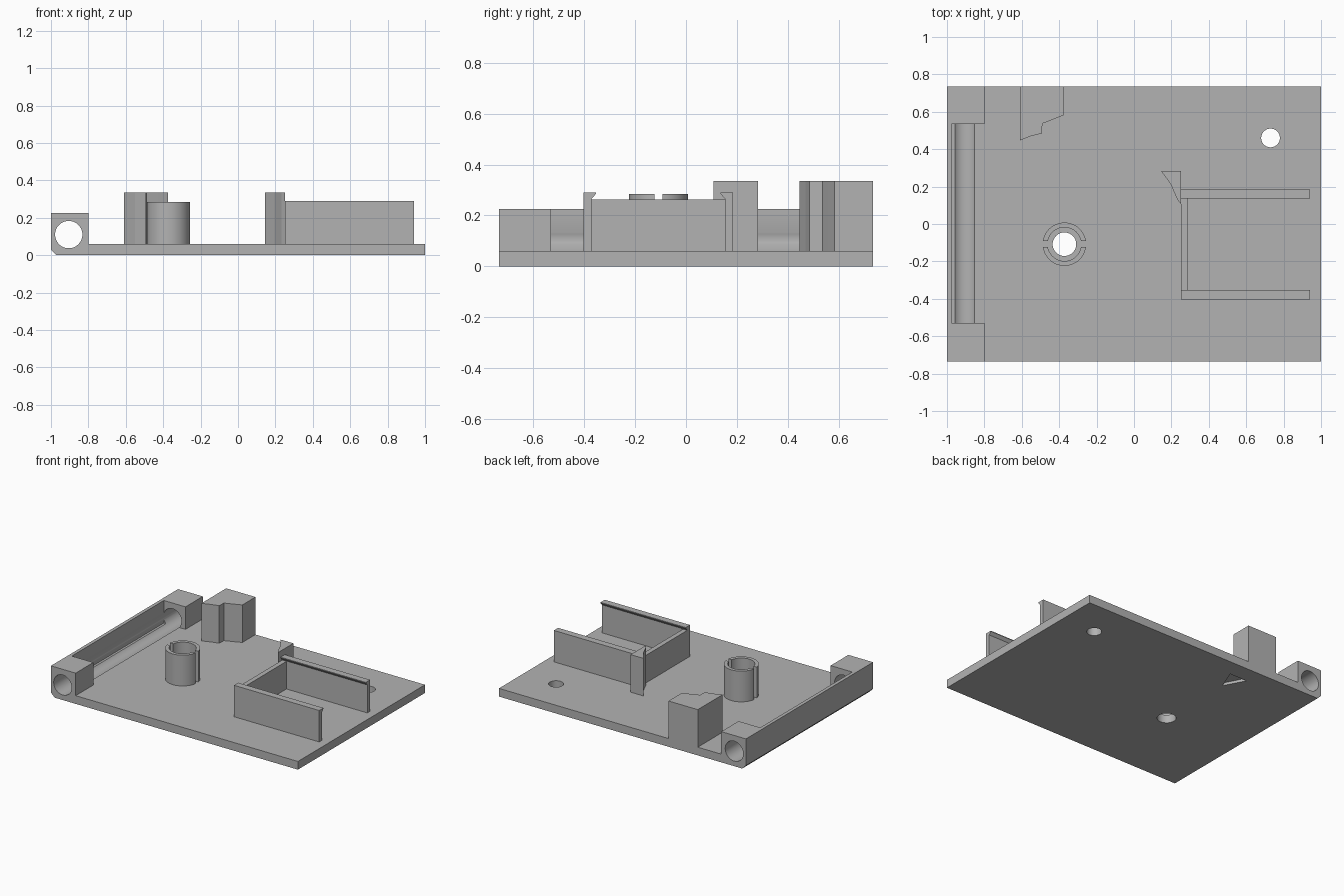
import bpy, bmesh, math
from mathutils import Matrix, Vector

if "Cube" in bpy.data.objects:
    bpy.data.objects.remove(bpy.data.objects["Cube"], do_unlink=True)

grey = bpy.data.materials.new("plain grey")
grey.use_nodes = True
COLOUR = (0.45, 0.45, 0.45, 1)
grey.diffuse_color = COLOUR
grey.node_tree.nodes["Principled BSDF"].inputs["Base Color"].default_value = COLOUR

FLOOR = 0.06   # top of the plate
SINK = 0.05    # parts start slightly inside the plate
HALF = 0.735   # half depth of the plate


def prism(name, points, low, high, axis="z"):
    """Extrude a closed outline along the x, y or z axis."""
    place = {"x": lambda a, b, c: (c, a, b),
             "y": lambda a, b, c: (a, c, b),
             "z": lambda a, b, c: (a, b, c)}[axis]
    bm = bmesh.new()
    face = bm.faces.new([bm.verts.new(place(a, b, low)) for a, b in points])
    new = bmesh.ops.extrude_face_region(bm, geom=[face])["geom"]
    shift = Vector(place(0, 0, high - low))
    bmesh.ops.translate(bm, vec=shift, verts=[v for v in new if isinstance(v, bmesh.types.BMVert)])
    bmesh.ops.recalc_face_normals(bm, faces=bm.faces)
    mesh = bpy.data.meshes.new(name)
    bm.to_mesh(mesh)
    bm.free()
    mesh.materials.append(grey)
    obj = bpy.data.objects.new(name, mesh)
    bpy.context.collection.objects.link(obj)
    return obj


def rect(x0, x1, y0, y1):
    return [(x0, y0), (x1, y0), (x1, y1), (x0, y1)]


def circle(x, y, r, n=48):
    return [(x + r * math.cos(math.tau * i / n), y + r * math.sin(math.tau * i / n))
            for i in range(n)]


def cut(obj, cutters):
    """Subtract the cutters, then remove them."""
    for c in cutters:
        mod = obj.modifiers.new("cut", "BOOLEAN")
        mod.operation = "DIFFERENCE"
        mod.solver = "EXACT"
        mod.object = c
        c.hide_render = True
    bpy.context.view_layer.update()
    graph = bpy.context.evaluated_depsgraph_get()
    mesh = bpy.data.meshes.new_from_object(obj.evaluated_get(graph))
    obj.modifiers.clear()
    obj.data = mesh
    for c in cutters:
        bpy.data.objects.remove(c, do_unlink=True)


def smooth(obj):
    bpy.ops.object.select_all(action="DESELECT")
    obj.select_set(True)
    bpy.context.view_layer.objects.active = obj
    bpy.ops.object.shade_smooth_by_angle(angle=math.radians(30))


POST = (-0.372, -0.108)

# Plate with hinge barrels along the -x edge
plate = prism("base_plate", [(-1, 0.03), (-0.97, 0), (1, 0), (1, FLOOR),
                             (-0.8, FLOOR), (-0.8, 0.225), (-1, 0.225)], -HALF, HALF, "y")
cut(plate, [
    prism("hinge_gap", rect(-0.975, -0.79, -0.53, 0.535), FLOOR, 0.3),
    prism("hinge_bore", circle(-0.905, 0.11, 0.073), -0.8, 0.8, "y"),
    prism("post_hole", circle(*POST, 0.063), -0.1, 0.1),
    prism("screw_hole", circle(0.73, 0.46, 0.05), -0.1, 0.1),
    prism("underside_mark", [(-0.32, 0.61), (-0.46, 0.61), (-0.38, 0.46)], -0.1, 0.02),
])
smooth(plate)

# Hollow post split by two slits
post = prism("split_post", circle(*POST, 0.116), SINK, 0.285)
px, py = POST
cut(post, [
    prism("post_bore", circle(*POST, 0.09), 0, 0.4),
    prism("post_slit", rect(px - 0.2, px + 0.2, py - 0.016, py + 0.016), 0, 0.4),
])
smooth(post)

# Stepped corner block at the back edge
prism("corner_block", [(-0.61, HALF), (-0.61, 0.447), (-0.55, 0.47), (-0.492, 0.485),
                       (-0.49, 0.537), (-0.43, 0.56), (-0.373, 0.583), (-0.373, HALF)], SINK, 0.335)

# Cradle: two lipped side rails, mirrored about its middle, and an end wall
MIDDLE = -0.109
for name, side in (("front_rail", -1), ("back_rail", 1)):
    outline = [(0.294, SINK), (0.262, SINK), (0.262, 0.265), (0.245, 0.285),
               (0.245, 0.29), (0.294, 0.29)]
    prism(name, [(MIDDLE + side * d, z) for d, z in outline], 0.25, 0.94, "x")
prism("cradle_end_wall", rect(0.2505, 0.285, MIDDLE - 0.263, MIDDLE + 0.263), SINK, 0.262)

# Tapered stop beside the cradle
prism("tapered_stop", [(0.145, 0.283), (0.195, 0.215), (0.232, 0.13), (0.25, 0.108),
                       (0.25, 0.283)], SINK, 0.335)
